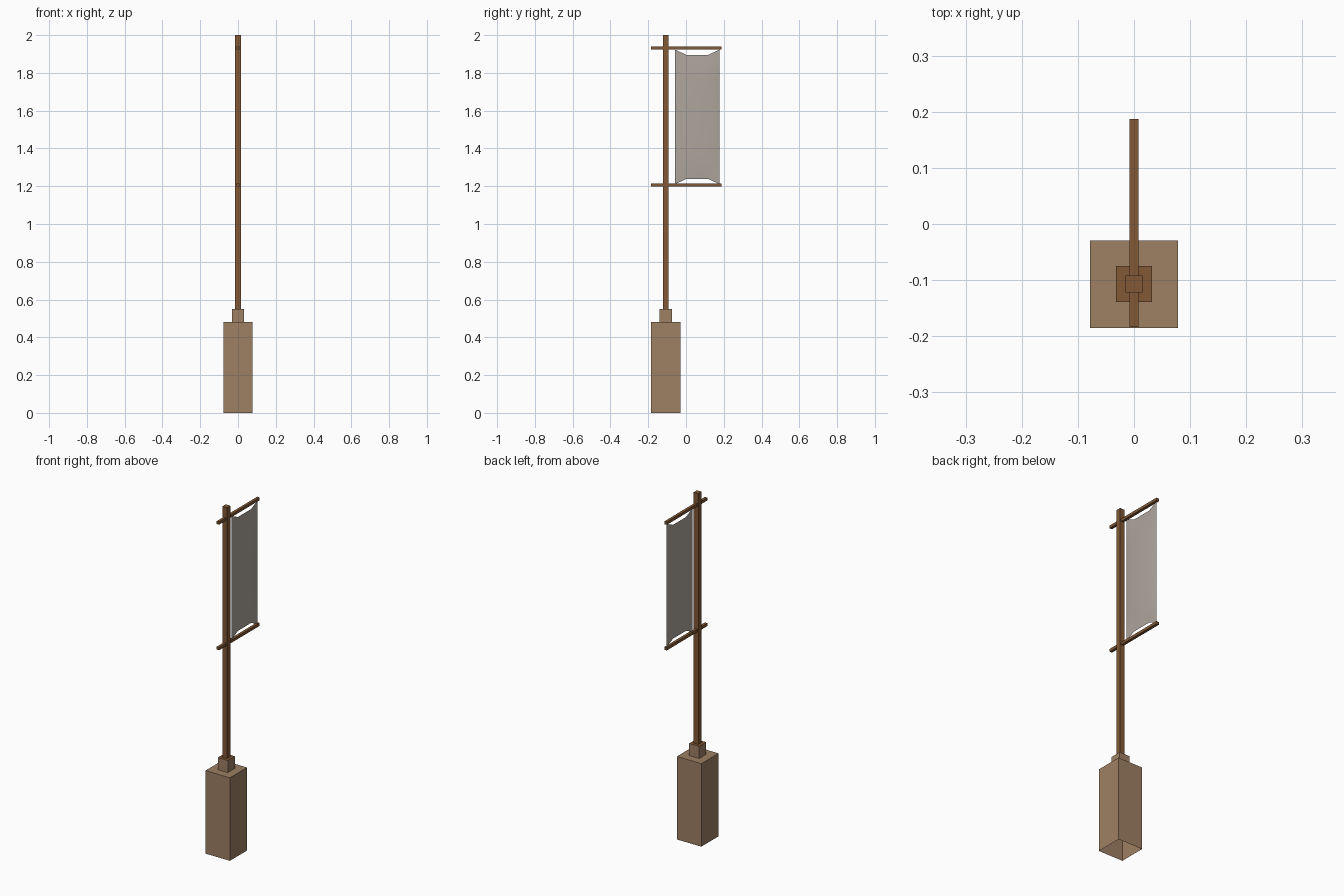
import bpy, bmesh, math

if "Cube" in bpy.data.objects:
    bpy.data.objects.remove(bpy.data.objects["Cube"])


def material(name, rgb):
    m = bpy.data.materials.new(name)
    m.diffuse_color = (*rgb, 1)
    m.use_nodes = True
    m.node_tree.nodes["Principled BSDF"].inputs["Base Color"].default_value = m.diffuse_color
    return m


TAN = material("tan_stone", (0.34, 0.215, 0.125))
WOOD = material("brown_wood", (0.22, 0.098, 0.036))
CLOTH = material("grey_cloth", (0.42, 0.38, 0.335))


def finish(bm, name, mats):
    me = bpy.data.meshes.new(name)
    bm.to_mesh(me)
    bm.free()
    ob = bpy.data.objects.new(name, me)
    bpy.context.collection.objects.link(ob)
    for m in mats:
        me.materials.append(m)
    return ob


def box(name, lo, hi, mat, open_bottom=False, top_mat=None):
    bm = bmesh.new()
    bmesh.ops.create_cube(bm, size=1)
    for v in bm.verts:
        v.co = [lo[i] if v.co[i] < 0 else hi[i] for i in range(3)]
    bm.normal_update()
    if open_bottom:
        bmesh.ops.delete(bm, geom=[f for f in bm.faces if f.normal.z < -0.5],
                         context='FACES_ONLY')
    if top_mat:
        for f in bm.faces:
            f.material_index = int(f.normal.z > 0.5)
    return finish(bm, name, [mat] + ([top_mat] if top_mat else []))


PY = -0.107  # pole centre in y

# Hollow base block, collar and pole
box("base_block", (-0.078, PY - 0.078, 0), (0.078, PY + 0.078, 0.48), TAN, open_bottom=True)
box("collar", (-0.032, PY - 0.032, 0.48), (0.032, PY + 0.032, 0.55), TAN,
    open_bottom=True, top_mat=WOOD)
box("pole", (-0.015, PY - 0.015, 0.55), (0.015, PY + 0.015, 2.0), WOOD)

# Two crossbars holding the banner
for name, z in (("upper_bar", 1.932), ("lower_bar", 1.206)):
    box(name, (-0.008, -0.184, z - 0.008), (0.008, 0.187, z + 0.008), WOOD)

# Cloth banner: two thin billowing layers with dipped top and bottom edges
NY, NZ = 12, 16
Y0, Y1, ZC = -0.058, 0.177, 1.567
bm = bmesh.new()
for side in (-1, 1):
    grid = []
    for j in range(NZ + 1):
        t = 2 * j / NZ - 1
        row = []
        for i in range(NY + 1):
            s = i / NY
            dip = 0.027 * min(1, min(s, 1 - s) / 0.25)
            bulge = 0.007 * math.sin(math.pi * s) ** 0.6 * (1 - t ** 4) if 0 < s < 1 else 0
            row.append(bm.verts.new((side * bulge, Y0 + (Y1 - Y0) * s,
                                     ZC + t * (0.356 - dip))))
        grid.append(row)
    for j in range(NZ):
        for i in range(NY):
            q = [grid[j][i], grid[j][i + 1], grid[j + 1][i + 1], grid[j + 1][i]]
            bm.faces.new(q if side > 0 else q[::-1]).smooth = True
finish(bm, "banner", [CLOTH])
